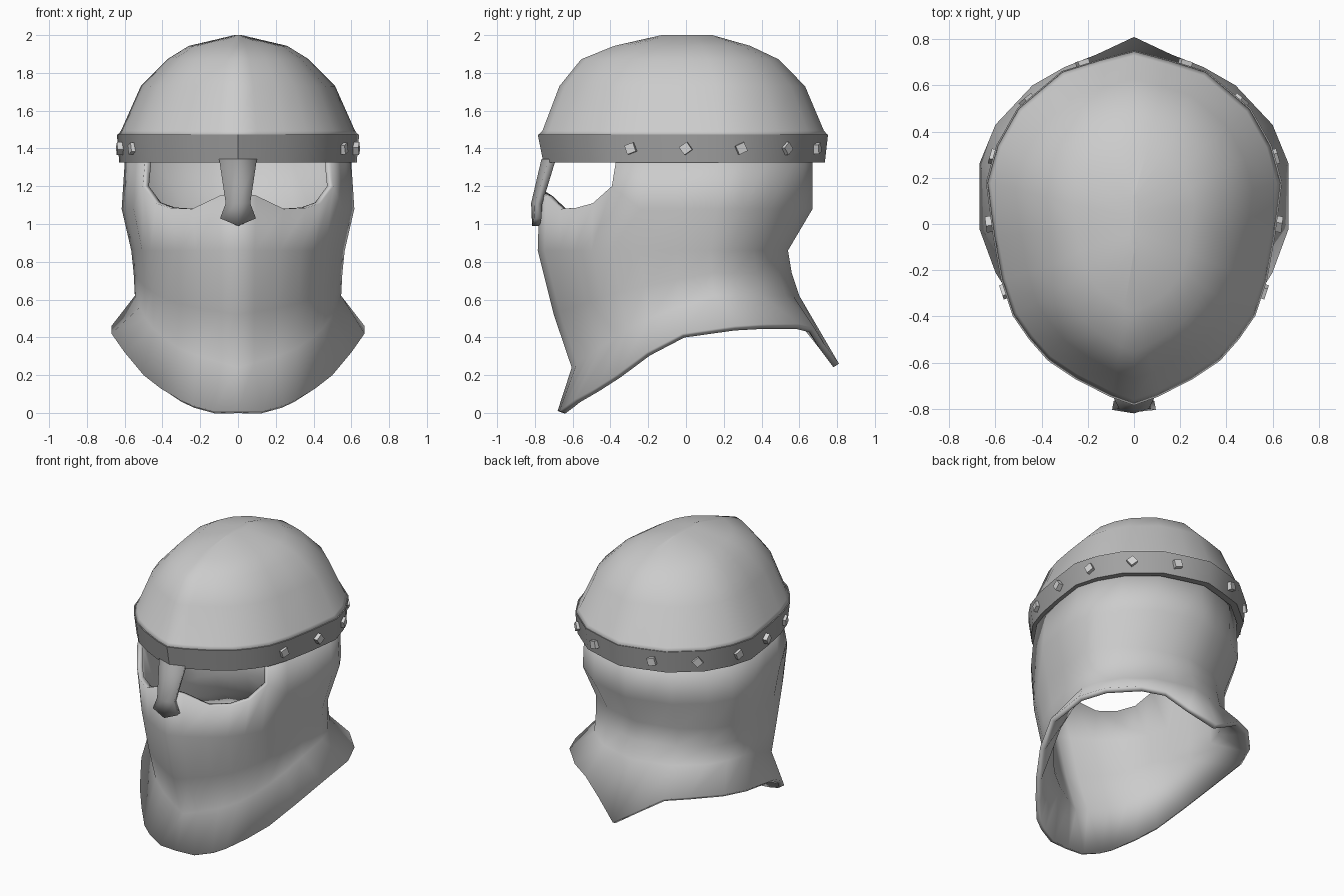
import bpy, bmesh, math
from mathutils import Vector, Quaternion

if "Cube" in bpy.data.objects:
    bpy.data.objects.remove(bpy.data.objects["Cube"], do_unlink=True)


def material(name, grey):
    m = bpy.data.materials.new(name)
    m.use_nodes = True
    color = (grey, grey, grey, 1)
    m.diffuse_color = color
    m.node_tree.nodes["Principled BSDF"].inputs["Base Color"].default_value = color
    return m


STEEL = material("pale steel", 0.6)
DARK = material("dark steel", 0.36)
RIVET = material("bright rivet steel", 0.65)

# Half plan outline of the brow, from front tip round the left side to the back
PLAN = [(0, -.77), (.10, -.735), (.25, -.66), (.37, -.58), (.45, -.49), (.52, -.39),
        (.57, -.24), (.605, -.05), (.635, .18), (.59, .34), (.5, .5), (.31, .66),
        (.15, .71), (0, .75)]
# Half outline of the lower hem
HEM = [(0, -.68, .01), (.13, -.67, .01), (.24, -.63, .04), (.31, -.59, .07),
       (.41, -.48, .13), (.5, -.37, .2), (.6, -.21, .32), (.67, -.02, .42),
       (.67, .26, .46), (.6, .43, .47), (.44, .6, .47), (.3, .68, .45),
       (.16, .735, .36), (0, .81, .26)]


def ring(width, front, back, z):
    """Half ring: the plan stretched to new extents; z is a number or a list."""
    zs = z if isinstance(z, list) else [z] * len(PLAN)
    return [(x * width, y * (front / -.77 if y < 0 else back / .75), h)
            for (x, y), h in zip(PLAN, zs)]


def rise(front, side):
    """Heights that climb from the front tip to the side, then stay level."""
    return [front + (side - front) * min(i / 8, 1) ** 1.3 for i in range(len(PLAN))]


def finish(name, bm, mat, thickness=0, angle=35):
    mesh = bpy.data.meshes.new(name)
    bm.to_mesh(mesh)
    bm.free()
    mesh.materials.append(mat)
    ob = bpy.data.objects.new(name, mesh)
    bpy.context.collection.objects.link(ob)
    if thickness:
        mod = ob.modifiers.new("thickness", "SOLIDIFY")
        mod.thickness, mod.offset = thickness, -1
    if angle:
        bpy.ops.object.select_all(action="DESELECT")
        ob.select_set(True)
        bpy.context.view_layer.objects.active = ob
        bpy.ops.object.shade_smooth_by_angle(angle=math.radians(angle))
    return ob


def loft(halves, skip=lambda row, col: False, cap=False):
    """Skin mirrored half rings, listed from bottom to top."""
    bm = bmesh.new()
    rows = [[bm.verts.new(p) for p in h + [(-x, y, z) for x, y, z in h[-2:0:-1]]]
            for h in halves]
    n = len(rows[0])
    for r in range(len(rows) - 1):
        for c in range(n):
            if not skip(r, min(c, n - 1 - c)):
                d = (c + 1) % n
                bm.faces.new((rows[r][c], rows[r][d], rows[r + 1][d], rows[r + 1][c]))
    if cap:
        bm.faces.new(rows[-1])
    bmesh.ops.delete(bm, geom=[v for v in bm.verts if not v.link_faces], context="VERTS")
    return bm


# Neck curtain with the eye opening left out of its top row
eye_line = [1.17, 1.15, 1.08, 1.085, 1.11, 1.2] + [1.08] * 8
curtain = [HEM,
           ring(.86, -.605, .6, rise(.24, .62)),
           ring(.87, -.70, .56, rise(.52, .74)),
           ring(.89, -.785, .54, .86),
           ring(.97, -.775, .67, eye_line),
           ring(.94, -.72, .67, 1.37)]
finish("neck_curtain", loft(curtain, lambda row, col: row == 4 and col < 5), STEEL, .035, 50)

# Skull dome with a narrow pale rim over the band
dome = [ring(1.0, -.778, .748, 1.474),
        ring(.975, -.76, .73, 1.494),
        ring(.81, -.67, .63, 1.73),
        ring(.59, -.555, .49, 1.872),
        ring(.41, -.38, .34, 1.943),
        ring(.03, -.13, .14, 2.0)]
finish("skull_dome", loft(dome, cap=True), STEEL, .02, 50)

# Brow band
band = [ring(.93, -.72, .69, 1.325),
        ring(.99, -.755, .735, 1.325),
        ring(1.01, -.785, .752, 1.475),
        ring(.98, -.765, .735, 1.475)]
finish("brow_band", loft(band), DARK)

# Nose guard: a folded plate, flared at its foot
bm = bmesh.new()
spine = [bm.verts.new((0, y, z)) for y, z in ((-.815, .99), (-.82, 1.11), (-.765, 1.345))]
for s in (1, -1):
    foot, waist, top = [bm.verts.new((s * x, y, z)) for x, y, z in
                        ((.095, -.805, 1.03), (.065, -.80, 1.11), (.1, -.728, 1.345))]
    for quad in ((spine[0], foot, waist, spine[1]), (spine[1], waist, top, spine[2])):
        bm.faces.new(quad if s == 1 else quad[::-1])
bmesh.ops.remove_doubles(bm, verts=bm.verts, dist=.001)
finish("nose_guard", bm, DARK, .04)

# Rivets: low turned blocks set square to the band
for i, (x, y, turn) in enumerate([(.555, -.29, 20), (.622, 0, 35), (.605, .29, 25),
                                  (.46, .53, 40), (.22, .69, 15)]):
    near = min(range(len(PLAN) - 1), key=lambda k: abs(PLAN[k][1] + PLAN[k + 1][1] - 2 * y))
    a, b = Vector(PLAN[near]), Vector(PLAN[near + 1])
    for side, s in (("left", 1), ("right", -1)):
        normal = Vector((s * (b.y - a.y), a.x - b.x, 0))
        bm = bmesh.new()
        bmesh.ops.create_cube(bm, size=.05)
        bmesh.ops.scale(bm, vec=(1, 1, .8), verts=bm.verts)
        ob = finish(f"{side}_rivet_{i + 1}", bm, RIVET, 0, 0)
        ob.location = (s * x, y, 1.4)
        ob.rotation_mode = "QUATERNION"
        ob.rotation_quaternion = (normal.to_track_quat("Z", "Y")
                                  @ Quaternion((0, 0, 1), math.radians(turn)))
